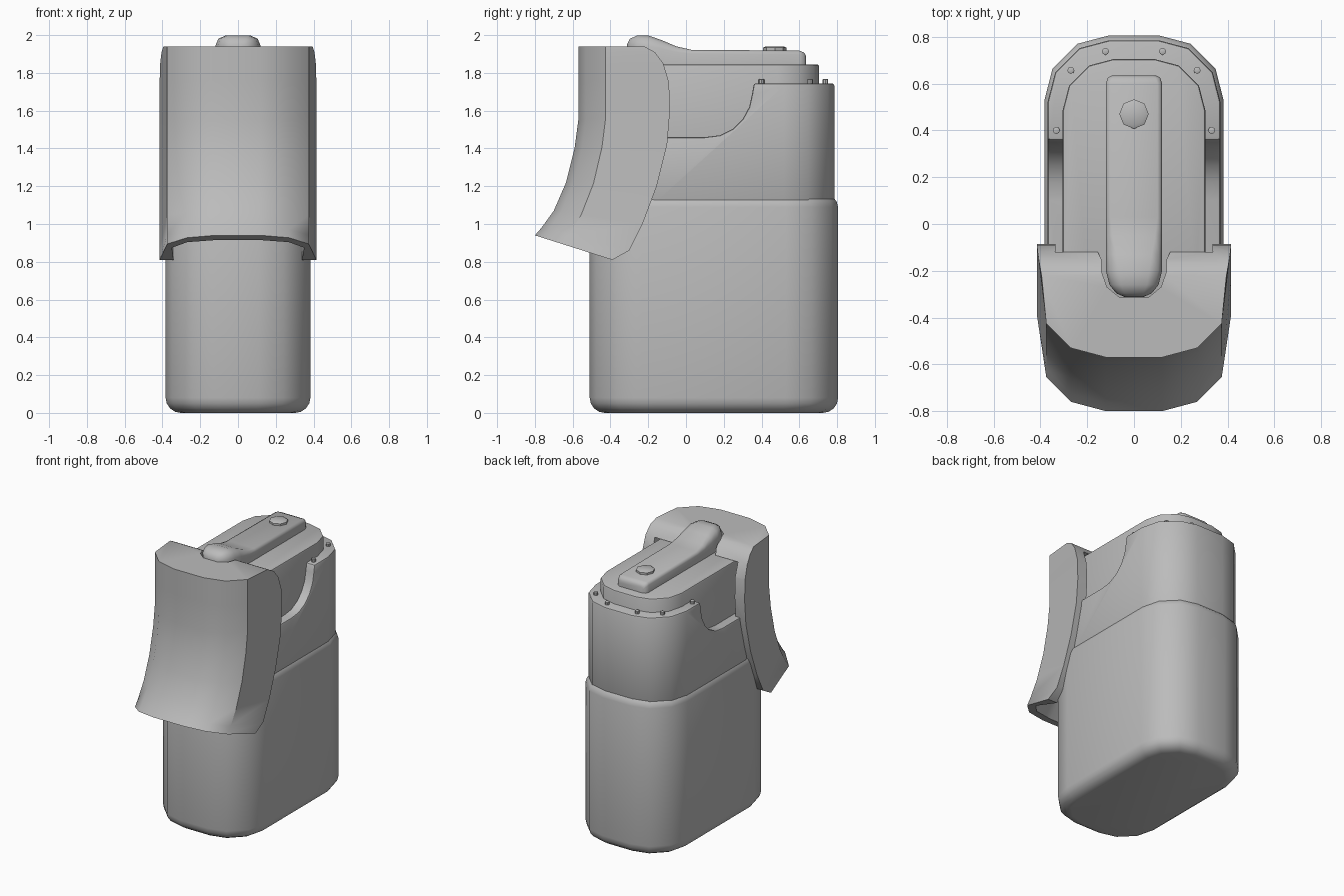
import bpy, bmesh, math

if "Cube" in bpy.data.objects:
    bpy.data.objects.remove(bpy.data.objects["Cube"])

grey = bpy.data.materials.new("plain_grey")
grey.use_nodes = True
grey.diffuse_color = (0.5, 0.5, 0.5, 1)
grey.node_tree.nodes["Principled BSDF"].inputs["Base Color"].default_value = (0.5, 0.5, 0.5, 1)


def loft(name, rings):
    """Skin closed rings of equal length and cap both ends."""
    bm = bmesh.new()
    rows = [[bm.verts.new(p) for p in ring] for ring in rings]
    n = len(rows[0])
    for a, b in zip(rows, rows[1:]):
        for i in range(n):
            j = (i + 1) % n
            bm.faces.new((a[i], a[j], b[j], b[i]))
    bm.faces.new(rows[0])
    bm.faces.new(rows[-1])
    bmesh.ops.recalc_face_normals(bm, faces=bm.faces)
    mesh = bpy.data.meshes.new(name)
    bm.to_mesh(mesh)
    bm.free()
    mesh.materials.append(grey)
    obj = bpy.data.objects.new(name, mesh)
    bpy.context.collection.objects.link(obj)
    return obj


def activate(obj):
    bpy.ops.object.select_all(action="DESELECT")
    obj.select_set(True)
    bpy.context.view_layer.objects.active = obj


def cut(obj, cutter):
    activate(obj)
    mod = obj.modifiers.new("cut", "BOOLEAN")
    mod.operation = "DIFFERENCE"
    mod.solver = "EXACT"
    mod.object = cutter
    bpy.ops.object.modifier_apply(modifier=mod.name)
    bpy.data.objects.remove(cutter)


def bevel(obj, width):
    activate(obj)
    mod = obj.modifiers.new("bevel", "BEVEL")
    mod.width = width
    mod.segments = 2
    mod.limit_method = "ANGLE"
    mod.angle_limit = math.radians(50)
    bpy.ops.object.modifier_apply(modifier=mod.name)


def smooth(obj, angle=38):
    activate(obj)
    bpy.ops.object.shade_smooth_by_angle(angle=math.radians(angle))


def outline(hx, front, back, z):
    """Rounded-end plan shape, half width hx."""
    corner = [(0.29, 0), (0.63, 0.09), (0.91, 0.37), (1, 0.72)]
    half = [(u * hx, back - v * hx) for u, v in corner]
    half += [(u * hx, front + v * hx) for u, v in reversed(corner)]
    return [(x, y, z) for x, y in half] + [(-x, y, z) for x, y in reversed(half)]


def mirrored(half):
    return half + [(-x, y, z) for x, y, z in reversed(half)]


# Lower body with a rolled bottom and a soft shoulder
rows = []
for k in range(5):
    a = math.radians(k * 22.5)
    rows.append((0.08 * (1 - math.sin(a)), 0.08 * (1 - math.cos(a))))
rows += [(0, 1.09), (0.008, 1.12), (0.025, 1.14)]
body = loft("lower_body", [outline(0.383 - d, -0.51 + d, 0.805 - d, z) for d, z in rows])
smooth(body)

# Collar, scooped out along both sides
collar = loft("collar", [outline(0.37, -0.43, 0.785, z) for z in (1.1, 1.745)])
scoop = [(-1, 1.46), (0.1, 1.46), (0.18, 1.47), (0.25, 1.505), (0.3, 1.555),
         (0.335, 1.62), (0.35, 1.69), (0.36, 1.75), (0.36, 2), (-1, 2)]
cut(collar, loft("scoop_cutter", [[(x, y, z) for y, z in scoop] for x in (-1, 1)]))
bevel(collar, 0.012)
smooth(collar)

# Inner core
core = loft("inner_core", [outline(0.305, -0.43, 0.705, z) for z in (1.2, 1.845)])
bevel(core, 0.012)
smooth(core)

# Shield rows: front y, front z, rear y, rear z, rear half width
shield_rows = [
    (-0.57, 1.94, -0.22, 1.94, 0.395), (-0.57, 1.92, -0.165, 1.91, 0.405),
    (-0.57, 1.87, -0.12, 1.85, 0.412), (-0.57, 1.76, -0.09, 1.75, 0.415),
    (-0.57, 1.55, -0.085, 1.6, 0.415), (-0.59, 1.4, -0.1, 1.42, 0.415),
    (-0.635, 1.22, -0.155, 1.2, 0.415), (-0.7, 1.07, -0.23, 1.0, 0.415),
    (-0.765, 0.98, -0.3, 0.86, 0.415), (-0.8, 0.94, -0.39, 0.81, 0.415)]


def shield_ring(fy, fz, ry, rz, rx, corner):
    half = [(rx, ry, rz)]
    for x, dy in ((corner, 0.145), (0.27, 0.04), (0.12, 0)):
        half.append((x, fy + dy, fz + (rz - fz) * dy / (ry - fy)))
    return mirrored(half)


shield = loft("front_shield", [shield_ring(*r, 0.375) for r in shield_rows])
hollow = [(f + 0.1, min(fz, 1.85), 0.3, rz, 0.31) for f, fz, r, rz, w in shield_rows[2:]]
hollow.append((-0.86, 0.75, 0.3, 0.55, 0.31))
cut(shield, loft("hollow_cutter", [shield_ring(*r, 0.35) for r in hollow]))

# Notch in the shield top around the lever
notch = [(0.2, -0.05), (0.2, -0.11), (0.155, -0.12), (0.14, -0.15), (0.14, -0.2),
         (0.115, -0.27), (0.06, -0.315)]
cut(shield, loft("notch_cutter", [mirrored([(x, y, z) for x, y in notch]) for z in (1.8, 2.1)]))
smooth(shield)

# Lever stations: y, half width, top z, edge rounding
stations = [
    (-0.312, 0.04, 1.95, 0.02), (-0.297, 0.075, 1.98, 0.035), (-0.26, 0.105, 1.998, 0.05),
    (-0.2, 0.12, 1.998, 0.055), (-0.13, 0.12, 1.974, 0.045), (-0.05, 0.12, 1.94, 0.03),
    (0.03, 0.12, 1.922, 0.02), (0.6, 0.12, 1.918, 0.02), (0.625, 0.112, 1.908, 0.02),
    (0.635, 0.095, 1.89, 0.02)]
lever = loft("lever", [mirrored([(w, y, 1.83), (w, y, t - b), (w - 0.3 * b, y, t - 0.3 * b),
                                 (w - b, y, t)]) for y, w, t, b in stations])
smooth(lever, 50)


def stud(name, x, y, r, low, high):
    def circle(rad, z):
        return [(x + rad * math.cos(i * math.pi / 4), y + rad * math.sin(i * math.pi / 4), z)
                for i in range(8)]
    bev = 0.25 * r
    smooth(loft(name, [circle(r, low), circle(r, high - 0.5 * bev), circle(r - bev, high)]))


# Lever button and rim studs
stud("lever_button", 0, 0.47, 0.063, 1.9, 1.941)
for side, label in ((1, "left"), (-1, "right")):
    for i, (x, y) in enumerate(((0.122, 0.738), (0.27, 0.657), (0.332, 0.4))):
        stud(f"{label}_rim_stud_{i + 1}", side * x, y, 0.015, 1.73, 1.767)
